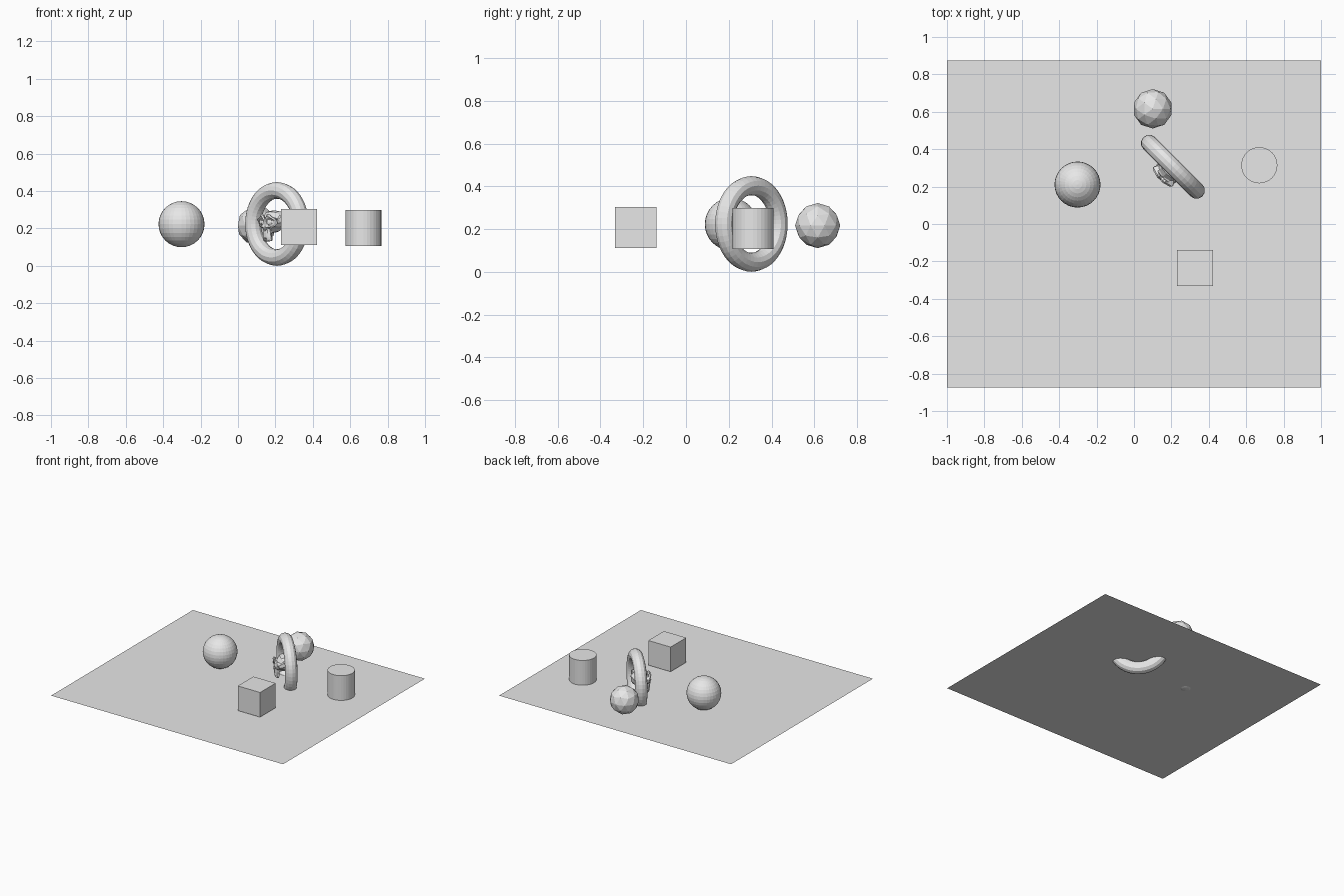
import bpy, math

if "Cube" in bpy.data.objects:
    bpy.data.objects.remove(bpy.data.objects["Cube"])

grey = bpy.data.materials.new("light_grey")
grey.diffuse_color = (0.8, 0.8, 0.8, 1)
grey.use_nodes = True
grey.node_tree.nodes["Principled BSDF"].inputs["Base Color"].default_value = grey.diffuse_color


def finish(name):
    ob = bpy.context.object
    ob.name = name
    ob.data.materials.clear()
    ob.data.materials.append(grey)
    return ob


mesh = bpy.ops.mesh
turn = math.radians(-45)

# thin base sheet, cut through by the ring
mesh.primitive_plane_add(size=2, location=(0, 0, 0.1055))
finish("base_sheet").scale = (1, 0.873, 1)

# simple solids standing on the sheet
mesh.primitive_cube_add(size=0.192, location=(0.326, -0.235, 0.207))
finish("cube")

mesh.primitive_cylinder_add(vertices=32, radius=0.0965, depth=0.193,
                            location=(0.67, 0.314, 0.2025))
finish("cylinder")

mesh.primitive_uv_sphere_add(segments=32, ring_count=16, radius=0.123,
                             location=(-0.302, 0.211, 0.2225))
finish("round_ball")

mesh.primitive_ico_sphere_add(subdivisions=2, radius=0.1055,
                              location=(0.10, 0.616, 0.216))
finish("faceted_ball")

# upright ring turned 45 degrees
mesh.primitive_torus_add(major_segments=48, minor_segments=12,
                         major_radius=0.179, minor_radius=0.0447,
                         location=(0.208, 0.306, 0.2237),
                         rotation=(math.pi / 2, 0, turn))
finish("ring")

# small animal head looking out of the ring
mesh.primitive_monkey_add(size=2, location=(0.189, 0.287, 0.213),
                          rotation=(0, 0, turn))
finish("animal_head").scale = (0.085, 0.085, 0.085)
